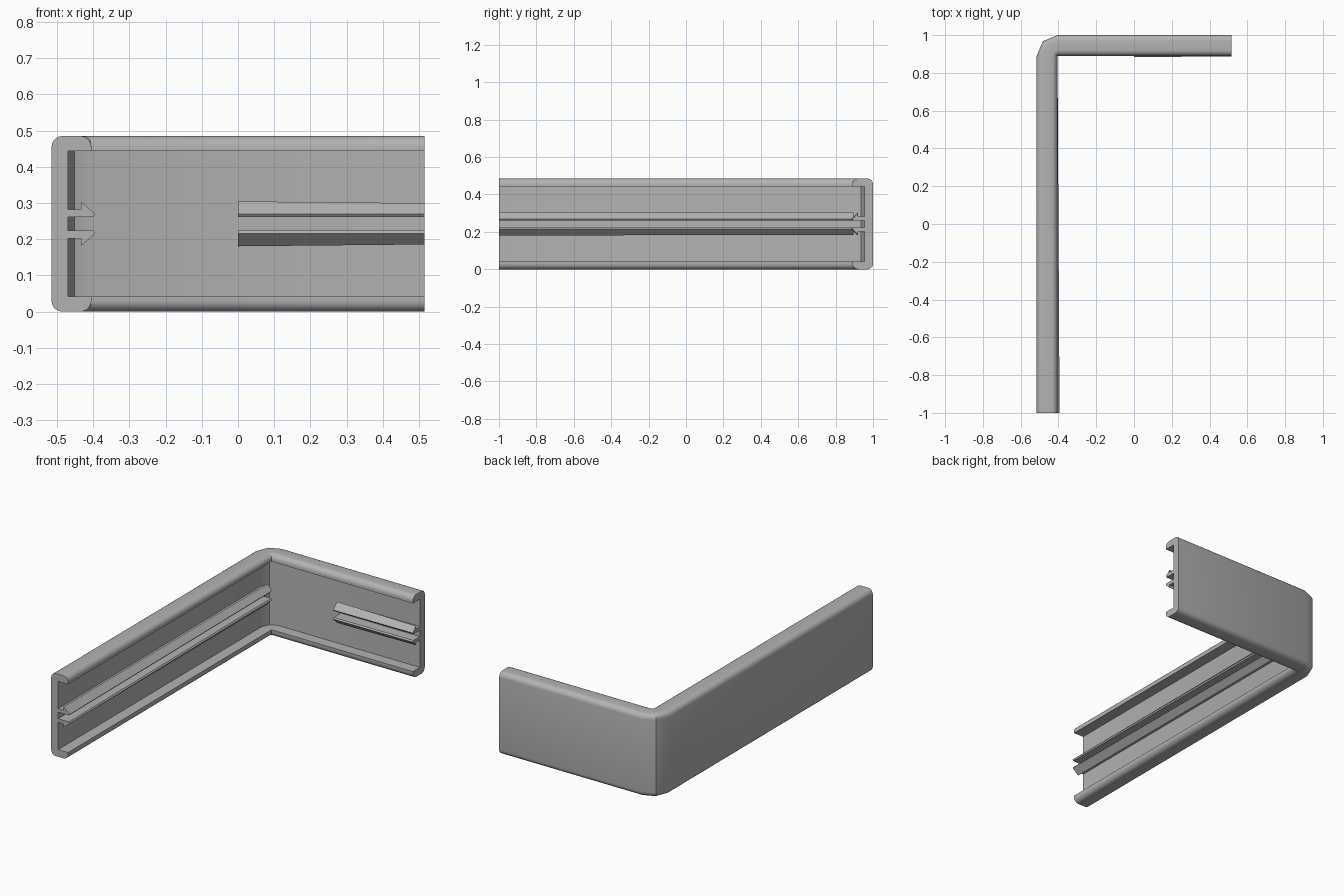
import bpy, bmesh, math

if "Cube" in bpy.data.objects:
    bpy.data.objects.remove(bpy.data.objects["Cube"])

X, Y, H = 0.515, 1.0, 0.485       # half width, half length, height
DEPTH, WALL, FLANGE, R = 0.11, 0.045, 0.042, 0.03

plastic = bpy.data.materials.new("light_grey_plastic")
plastic.diffuse_color = (0.45, 0.45, 0.45, 1)
plastic.use_nodes = True
plastic.node_tree.nodes["Principled BSDF"].inputs["Base Color"].default_value = plastic.diffuse_color


def loft(name, rings):
    """Skin a list of equal closed rings and cap both ends."""
    bm = bmesh.new()
    vs = [[bm.verts.new(p) for p in ring] for ring in rings]
    n = len(rings[0])
    for a, b in zip(vs, vs[1:]):
        for i in range(n):
            j = (i + 1) % n
            bm.faces.new((a[i], a[j], b[j], b[i]))
    bm.faces.new(vs[0])
    bm.faces.new(vs[-1])
    bmesh.ops.remove_doubles(bm, verts=bm.verts, dist=1e-5)
    bmesh.ops.recalc_face_normals(bm, faces=bm.faces)
    mesh = bpy.data.meshes.new(name)
    bm.to_mesh(mesh)
    bm.free()
    ob = bpy.data.objects.new(name, mesh)
    bpy.context.collection.objects.link(ob)
    mesh.materials.append(plastic)
    bpy.ops.object.select_all(action='DESELECT')
    ob.select_set(True)
    bpy.context.view_layer.objects.active = ob
    bpy.ops.object.shade_smooth_by_angle(angle=math.radians(30))
    return ob


def arc(cx, cz, a0, a1, steps=5):
    angles = [math.radians(a0 + (a1 - a0) * i / steps) for i in range(steps + 1)]
    return [(cx + R * math.cos(a), cz + R * math.sin(a)) for a in angles]


# Channel section: (depth from the outer face, height), mirrored about mid height
half = [(WALL, FLANGE), (DEPTH, FLANGE)]
half += arc(DEPTH - R, R, 0, -90) + arc(R, R, -90, -180)
section = half + [(d, H - z) for d, z in reversed(half)]

# Channel swept along the long leg, round the corner pivot and along the short leg
px, py = -X + DEPTH, Y - DEPTH
rings = [[(-X + d, -Y, z) for d, z in section]]
for deg in (180, 135, 90):
    c, s = math.cos(math.radians(deg)), math.sin(math.radians(deg))
    rings.append([(px + (DEPTH - d) * c, py + (DEPTH - d) * s, z) for d, z in section])
rings.append([(X, Y - d, z) for d, z in section])
loft("corner_channel", rings)


def barb(tip, up, flip):
    """Hooked clip section; tip is its reach, up its hook height."""
    m = H / 2
    pts = [(WALL - 0.01, 0.019), (tip - 0.006, 0.019), (tip, 0.027),
           (0.081, up), (0.081, 0.040), (WALL - 0.01, 0.040)]
    return [(d, m + flip * z) for d, z in pts]


# Pairs of snap clips, tapering slightly along each leg
for side, flip in (("upper", 1), ("lower", -1)):
    a, b = barb(0.121, 0.061, flip), barb(0.110, 0.060, flip)
    loft("long_clip_" + side, [[(-X + d, -Y, z) for d, z in a],
                               [(-X + d, py + 0.005, z) for d, z in b]])
    a, b = barb(0.117, 0.062, flip), barb(0.112, 0.057, flip)
    loft("short_clip_" + side, [[(0.0, Y - d, z) for d, z in a],
                                [(X, Y - d, z) for d, z in b]])
